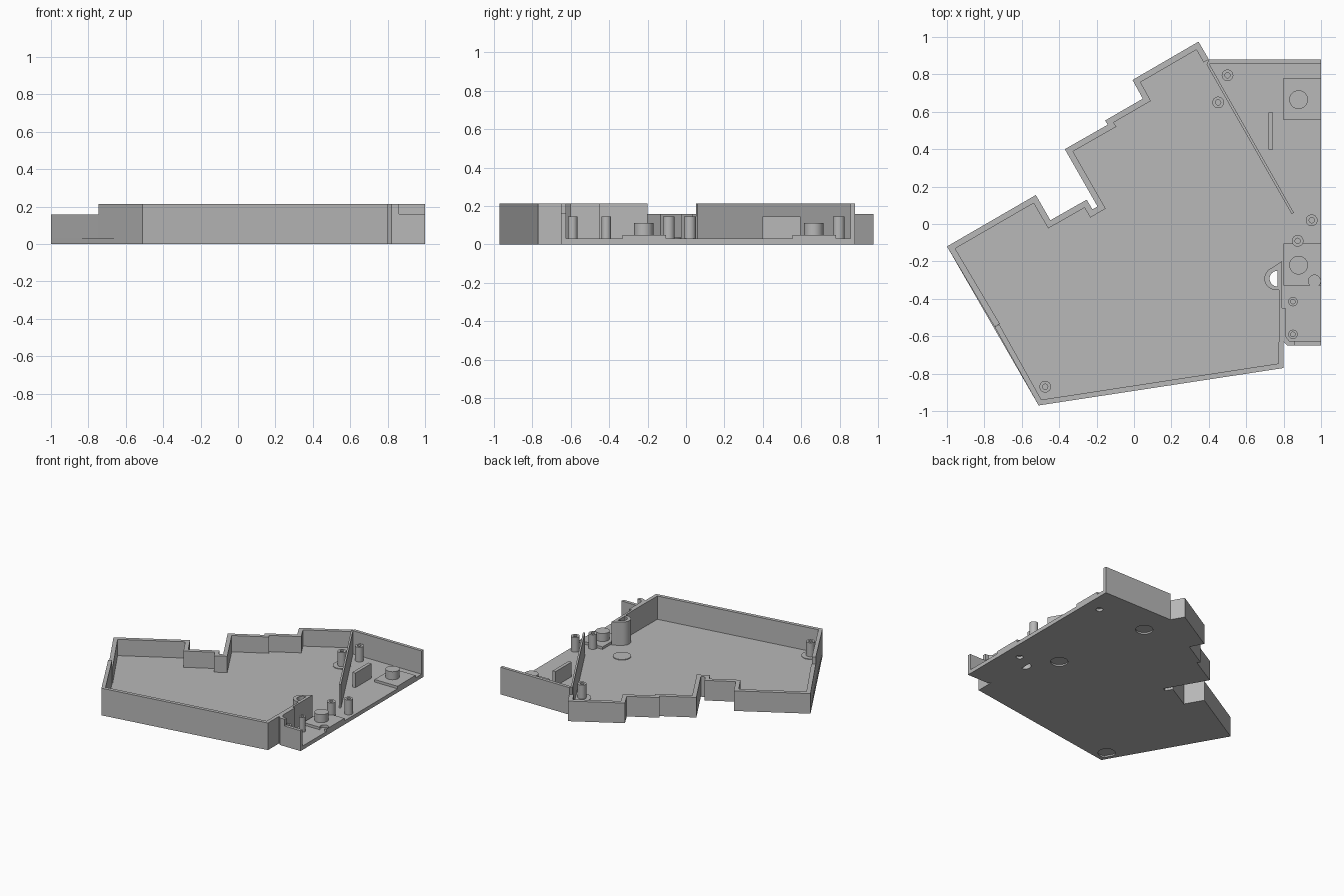
import bpy, bmesh, math
from mathutils import Vector

cube = bpy.data.objects.get("Cube")
if cube:
    bpy.data.objects.remove(cube, do_unlink=True)

grey = bpy.data.materials.new("matte grey")
grey.use_nodes = True
colour = (0.48, 0.48, 0.48, 1)
grey.diffuse_color = colour
grey.node_tree.nodes["Principled BSDF"].inputs["Base Color"].default_value = colour

FLOOR, LOW, HIGH, POST = 0.03, 0.158, 0.213, 0.145


def finish(name, bm):
    bmesh.ops.recalc_face_normals(bm, faces=bm.faces)
    mesh = bpy.data.meshes.new(name)
    bm.to_mesh(mesh)
    bm.free()
    mesh.materials.append(grey)
    ob = bpy.data.objects.new(name, mesh)
    bpy.context.collection.objects.link(ob)
    return ob


def prism(name, outline, z0, z1):
    bm = bmesh.new()
    face = bm.faces.new([bm.verts.new((x, y, z0)) for x, y in outline])
    top = bmesh.ops.extrude_face_region(bm, geom=[face])["geom"]
    for v in top:
        if isinstance(v, bmesh.types.BMVert):
            v.co.z = z1
    return finish(name, bm)


def box(name, x0, x1, y0, y1, z0, z1):
    return prism(name, [(x0, y0), (x1, y0), (x1, y1), (x0, y1)], z0, z1)


def arc(cx, cy, r, a0, a1, n=16):
    angles = [math.radians(a0 + (a1 - a0) * i / n) for i in range(n + 1)]
    return [(cx + r * math.cos(a), cy + r * math.sin(a)) for a in angles]


def disc(name, x, y, r, z0, z1):
    ob = prism(name, arc(x, y, r, 0, 360, 32)[:-1], z0, z1)
    smooth(ob)
    return ob


def smooth(ob):
    bpy.ops.object.select_all(action="DESELECT")
    ob.select_set(True)
    bpy.context.view_layer.objects.active = ob
    bpy.ops.object.shade_smooth_by_angle(angle=math.radians(30))


def ribbon(name, path, t, z0, z1):
    """Wall along a path, thickened to its left with mitred corners."""
    pts = [Vector(p) for p in path]
    normals = []
    for a, b in zip(pts, pts[1:]):
        d = (b - a).normalized()
        normals.append(Vector((-d.y, d.x)))
    inner = []
    for i, p in enumerate(pts):
        n0 = normals[max(i - 1, 0)]
        n1 = normals[min(i, len(normals) - 1)]
        inner.append(p + (n0 + n1) * t / (1 + n0.dot(n1)))
    bm = bmesh.new()
    rows = [[bm.verts.new((p.x, p.y, z)) for p in line]
            for line, z in ((pts, z0), (pts, z1), (inner, z1), (inner, z0))]
    for i in range(len(pts) - 1):
        for j in range(4):
            a, b = rows[j], rows[(j + 1) % 4]
            bm.faces.new((a[i], a[i + 1], b[i + 1], b[i]))
    for i in (0, -1):
        bm.faces.new([row[i] for row in rows])
    return finish(name, bm)


def cut(ob, cutters):
    for c in cutters:
        c.hide_render = True
        mod = ob.modifiers.new("cut", "BOOLEAN")
        mod.operation = "DIFFERENCE"
        mod.solver = "EXACT"
        mod.object = c
    bpy.context.view_layer.update()
    graph = bpy.context.evaluated_depsgraph_get()
    mesh = bpy.data.meshes.new_from_object(ob.evaluated_get(graph))
    ob.modifiers.clear()
    ob.data = mesh
    for c in cutters:
        bpy.data.objects.remove(c, do_unlink=True)


def post(name, x, y, r, hole):
    """Hollow screw post."""
    bm = bmesh.new()
    n = 24
    rings = []
    for rad, z in ((r, FLOOR - 0.005), (r, POST), (hole, POST), (hole, FLOOR + 0.005)):
        rings.append([bm.verts.new((px, py, z)) for px, py in arc(x, y, rad, 0, 360, n)[:-1]])
    for a, b in zip(rings, rings[1:]):
        for i in range(n):
            k = (i + 1) % n
            bm.faces.new((a[i], a[k], b[k], b[i]))
    bm.faces.new(rings[0])
    bm.faces.new(rings[-1])
    smooth(finish(name, bm))


# Outline pieces, counter-clockwise
split = (-0.745, -0.55)
front = [(-0.51, -0.97), (0.80, -0.77)]
right = [(0.80, -0.63), (0.82, -0.65), (1.0, -0.65), (1.0, 0.88), (0.40, 0.88)]
back_left = [(0.345, 0.975), (-0.008, 0.77), (0.047, 0.67), (-0.155, 0.553),
             (-0.14, 0.531), (-0.37, 0.40), (-0.195, 0.094), (-0.222, 0.078),
             (-0.253, 0.13), (-0.447, 0.02), (-0.525, 0.155), (-1.0, -0.12)]

# Floor plate with foot recesses, screw sockets and a slot
feet = [(0.45, 0.65), (0.62, -0.09), (-0.475, -0.87)]
pegs = [(0.88, 0.665), (0.88, -0.22)]
slot = arc(0.767, -0.292, 0.042, 90, 270)
floor = prism("floor", front + right + back_left, 0, FLOOR)
cutters = [disc("foot_cutter", x, y, 0.062, -0.05, 0.012) for x, y in feet]
cutters += [disc("socket_cutter", x, y, 0.025, -0.05, 0.022) for x, y in pegs]
cutters.append(prism("slot_cutter", slot, -0.05, 0.3))
cut(floor, cutters)
for x, y in feet:
    disc("foot_backing", x, y, 0.065, FLOOR - 0.004, FLOOR + 0.005)

# Perimeter walls
ribbon("low_wall", [(0.40, 0.88)] + back_left + [split], 0.032, 0, LOW)
ribbon("high_wall", [split] + front + [(0.80, -0.63)], 0.028, 0, HIGH)
prism("back_wall", [(0.39, 0.855), (1, 0.855), (1, 0.88), (0.40, 0.88)], 0, HIGH)
box("front_wall_low", 0.86, 1.0, -0.65, -0.625, 0, 0.16)
prism("front_wall_corner", [(0.80, -0.63), (0.82, -0.65), (0.86, -0.65),
                            (0.86, -0.625), (0.83, -0.625), (0.81, -0.60), (0.80, -0.60)],
      0, HIGH)

# Dividers
box("side_divider_thick", 0.774, 0.81, -0.63, -0.45, 0.01, HIGH)
box("side_divider_thin", 0.774, 0.79, -0.45, -0.33, 0.01, HIGH)
ribbon("diagonal_divider", [(0.855, 0.06), (0.40, 0.86)], 0.014, 0.01, HIGH)
box("upright_tab", 0.718, 0.744, 0.397, 0.595, 0.02, POST)

# Slotted boss
boss = prism("slotted_boss", [(0.79, -0.352), (0.79, -0.20)]
             + arc(0.757, -0.292, 0.06, 120, 270), FLOOR - 0.005, HIGH)
cut(boss, [prism("boss_cutter", slot, -0.1, 0.4)])
smooth(boss)

# Pads with solid pegs
for x, y in pegs:
    pad = box("pad", 0.80, 1.0, y - 0.11, y + 0.115, 0.02, 0.05)
    if y < 0:
        cut(pad, [disc("pad_cutter", 0.965, -0.305, 0.032, FLOOR, 0.1)])
    disc("peg", x, y, 0.05, 0.03, 0.113)

# Screw posts
for x, y in [(0.5, 0.795), (0.45, 0.65), (0.95, 0.02), (0.875, -0.09), (-0.475, -0.87)]:
    post("screw_post", x, y, 0.031, 0.014)
for y in (-0.415, -0.59):
    post("small_post", 0.85, y, 0.025, 0.012)
